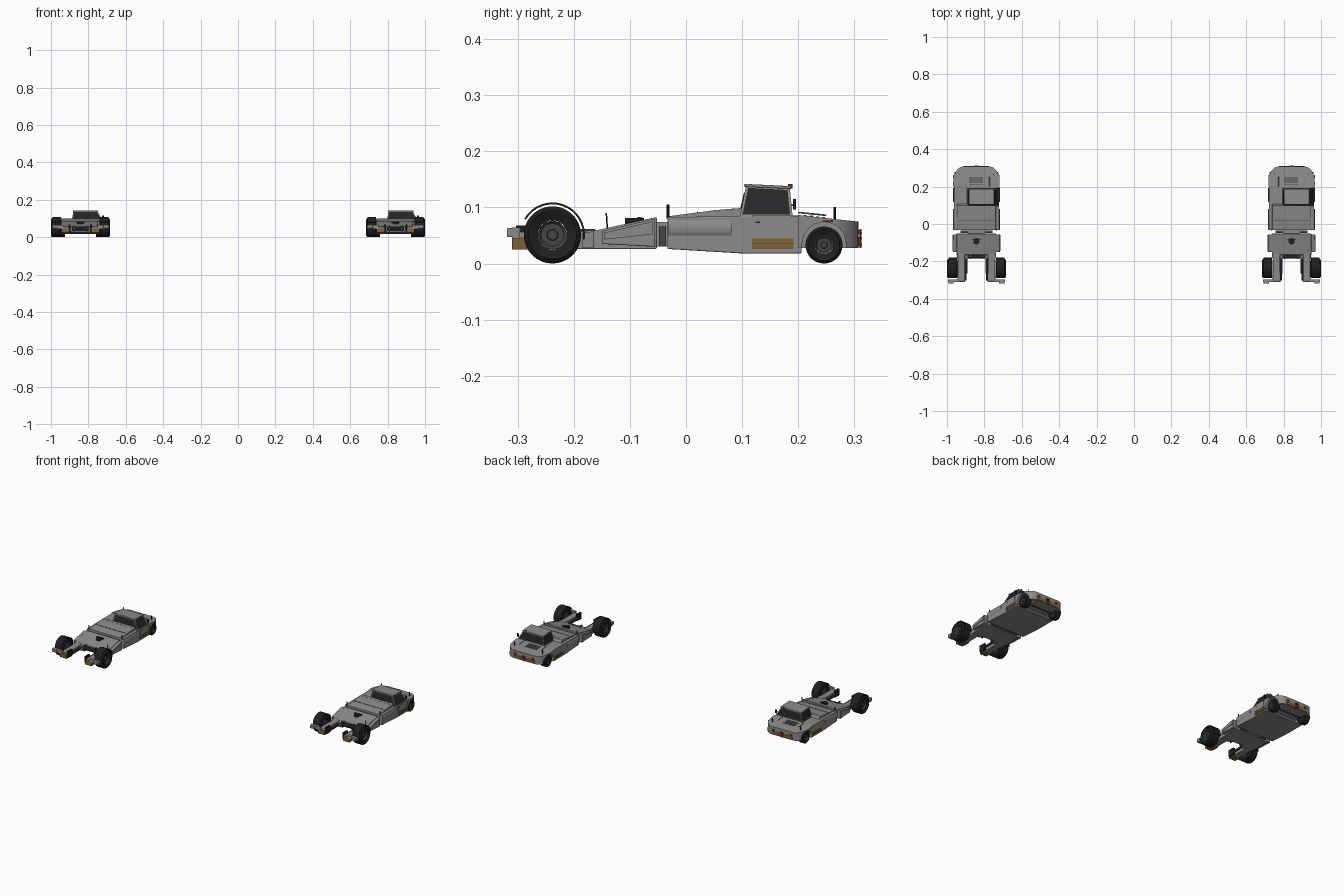
import bpy, bmesh, math
from mathutils import Vector, Matrix

old = bpy.data.objects.get("Cube")
if old:
    bpy.data.objects.remove(old, do_unlink=True)

SIDE = 0.8425   # each tractor's distance from the middle
built = []


def colour(name, r, g, b, rough=0.6):
    m = bpy.data.materials.new(name)
    m.use_nodes = True
    m.diffuse_color = (r, g, b, 1)
    node = m.node_tree.nodes["Principled BSDF"]
    node.inputs["Base Color"].default_value = (r, g, b, 1)
    node.inputs["Roughness"].default_value = rough
    return m


GREY = colour("body_grey", .26, .26, .255)
DARK = colour("dark_grey", .06, .06, .06)
BLACK = colour("rubber_black", .014, .014, .014)
GLASS = colour("dark_glass", .02, .02, .022)
OCHRE = colour("ochre", .2, .13, .035)
RED = colour("signal_red", .4, .02, .025)


def finish(name, bm, mats, mirror=False, bevel=0, cutter=None):
    """Make the object, mirror it if paired, and repeat it for the second tractor."""
    bmesh.ops.recalc_face_normals(bm, faces=bm.faces)
    me = bpy.data.meshes.new(name)
    bm.to_mesh(me)
    bm.free()
    for m in mats:
        me.materials.append(m)
    ob = bpy.data.objects.new(name, me)
    ob.location.x = -SIDE
    bpy.context.collection.objects.link(ob)
    if bevel:
        b = ob.modifiers.new("bevel", "BEVEL")
        b.width, b.segments = bevel, 2
    if mirror:
        ob.modifiers.new("mirror", "MIRROR")
    if cutter:
        c = ob.modifiers.new("cut", "BOOLEAN")
        c.object, c.solver = cutter, "EXACT"
    a = ob.modifiers.new("pair", "ARRAY")
    a.use_relative_offset, a.use_constant_offset = False, True
    a.constant_offset_displace = (2 * SIDE, 0, 0)
    built.append(ob)
    return ob


def extrude(pts, vec):
    bm = bmesh.new()
    f = bm.faces.new([bm.verts.new(p) for p in pts])
    r = bmesh.ops.extrude_face_region(bm, geom=[f])
    moved = [v for v in r["geom"] if isinstance(v, bmesh.types.BMVert)]
    bmesh.ops.translate(bm, verts=moved, vec=vec)
    return bm


def prism(name, mat, yz, x0, x1, **kw):
    bm = extrude([(x0, y, z) for y, z in yz], (x1 - x0, 0, 0))
    return finish(name, bm, [mat], **kw)


def box(name, mat, x, y, z, **kw):
    yz = [(y[0], z[0]), (y[1], z[0]), (y[1], z[1]), (y[0], z[1])]
    return prism(name, mat, yz, x[0], x[1], **kw)


def rod(name, mat, a, b, r, n=8, **kw):
    a, b = Vector(a), Vector(b)
    turn = (b - a).to_track_quat("Z", "Y").to_matrix().to_4x4()
    bm = bmesh.new()
    bmesh.ops.create_cone(bm, cap_ends=True, segments=n, radius1=r, radius2=r,
                          depth=(b - a).length,
                          matrix=Matrix.Translation((a + b) / 2) @ turn)
    return finish(name, bm, [mat], **kw)


def lathe(name, mat, profile, y, z, n, **kw):
    """Spin (radius, x) points about an axle along x."""
    bm = bmesh.new()
    vs = [bm.verts.new((x, y + r, z)) for r, x in profile]
    es = [bm.edges.new(p) for p in zip(vs, vs[1:])]
    bmesh.ops.spin(bm, geom=vs + es, cent=(0, y, z), axis=(1, 0, 0),
                   angle=math.tau, steps=n)
    bmesh.ops.remove_doubles(bm, verts=bm.verts, dist=1e-5)
    return finish(name, bm, [mat], mirror=True, **kw)


def arc(y, z, r, a0, a1, n=16):
    angles = [math.radians(a0 + (a1 - a0) * i / n) for i in range(n + 1)]
    return [(y + r * math.cos(a), z + r * math.sin(a)) for a in angles]


# Wheels
def wheel(name, r, hub, x0, x1, y, n):
    c = r * .14
    lathe(name + "_tyre", BLACK, [(hub, x0 + c), (r * .85, x0), (r - c / 3, x0 + c / 2),
          (r, x0 + c), (r, x1 - c), (r - c / 3, x1 - c / 2), (r * .85, x1),
          (hub, x1 - c)], y, r, n)
    lathe(name + "_hub", DARK, [(0, x0 + c), (hub, x0 + c), (hub, x1 - c),
          (hub * .8, x1 - 2 * c), (hub * .4, x1 - 2 * c), (hub * .35, x1 - c),
          (0, x1 - c)], y, r, 12)


wheel("front_wheel", .051, .026, .102, .1575, -.238, 32)
wheel("rear_wheel", .033, .016, .082, .118, .246, 28)
prism("front_fender", BLACK, arc(-.238, .051, .058, -8, 150)
      + arc(-.238, .051, .0545, 150, -8), .104, .15, mirror=True)
rod("rear_axle", DARK, (-.09, .246, .033), (.09, .246, .033), .008)

# Front chassis: sloping deck, side boxes and two long arms
prism("front_deck", GREY, [(-.052, .026), (-.052, .083), (-.165, .058), (-.165, .026)],
      -.106, .106, bevel=.002)
prism("side_box", GREY, [(-.055, .03), (-.055, .08), (-.15, .058), (-.15, .035)],
      .104, .125, mirror=True, bevel=.002)
prism("side_panel", GREY, [(-.06, .052), (-.06, .075), (-.145, .055), (-.145, .043)],
      .123, .128, mirror=True)
prism("lift_arm", GREY, [(-.16, .026), (-.16, .06), (-.2, .056), (-.305, .056), (-.305, .026)],
      .062, .1, mirror=True, bevel=.002)
prism("arm_root", GREY, [(-.15, .028), (-.15, .06), (-.185, .054), (-.185, .028)],
      .045, .104, mirror=True)
box("arm_end_plate", GREY, (.09, .152), (-.31, -.296), (.045, .064), mirror=True)
box("end_lamp_box", GREY, (.122, .15), (-.319, -.305), (.047, .063), mirror=True, bevel=.002)
box("arm_foot", OCHRE, (.06, .102), (-.31, -.28), (.025, .047), mirror=True)
box("arm_pad", BLACK, (.052, .063), (-.303, -.265), (.03, .068), mirror=True)
rod("arm_ram", DARK, (.055, -.17, .045), (.055, -.265, .045), .006, mirror=True)

# Winch, deck fittings and pivot
rod("winch_drum", BLACK, (-.05, -.175, .046), (.05, -.175, .046), .01, 12)
box("winch_bracket", DARK, (.03, .036), (-.188, -.162), (.03, .062), mirror=True)
rod("deck_cap", BLACK, (0, -.092, .07), (0, -.092, .081), .017, 12)
box("deck_cap_handle", BLACK, (-.022, .022), (-.086, -.079), (.07, .083))
rod("deck_antenna", BLACK, (.09, -.14, .06), (.09, -.142, .09), .0013, 6)
box("pivot_block", GREY, (-.045, .045), (-.056, -.03), (.03, .074))
box("pivot_bellows", DARK, (-.085, .085), (-.048, -.036), (.03, .066))

# Main hull with bulging side tanks
prism("main_hull", GREY, [(-.033, .026), (.1, .018), (.206, .018), (.206, .085), (-.033, .083)],
      -.121, .121, bevel=.002)
prism("hood", GREY, [(-.033, .08), (-.033, .084), (.05, .095), (.1, .099), (.11, .08)],
      -.104, .104, bevel=.0015)
bm = bmesh.new()
bmesh.ops.create_cone(bm, cap_ends=True, segments=24, radius1=1, radius2=1, depth=1,
                      matrix=Matrix.Translation((.113, .0245, .064))
                      @ Matrix.Diagonal((.012, .113, .019, 1))
                      @ Matrix.Rotation(math.pi / 2, 4, "X"))
finish("side_tank", bm, [GREY], mirror=True)
for i, y in enumerate((0.02, .082)):
    box("hood_seam_%d" % (i + 1), DARK, (-.1, .1), (y, y + .0015), (.085, .0925 + i * .0055))
box("hood_seam_long", DARK, (-.052, -.05), (.1, .2), (.08, .0858))
box("side_step", OCHRE, (.119, .1235), (.118, .192), (.026, .045), mirror=True)
box("step_lip", DARK, (.119, .125), (.118, .192), (.0345, .036), mirror=True)

# Rear hull: rounded tail with wheel arches cut out
cut = prism("arch_cutter", GREY, arc(.246, .035, .039, 0, 180) + [(.207, -.02), (.285, -.02)],
            .072, .16, mirror=True)
cut.hide_render = True
cut.hide_set(True)
corner = [(x + .07, y) for x, y in
          ((.054 * math.cos(a), .225 + .082 * math.sin(a))
           for a in (math.pi / 2 * i / 8 for i in range(9)))]
plan = [(.124, .2)] + corner + [(-x, y) for x, y in reversed(corner)] + [(-.124, .2)]
bm = extrude([(x, y, .028) for x, y in plan], (0, 0, .05))
for v in bm.verts:
    if v.co.z > .05:
        v.co.z = .0865 - (v.co.y - .2) * .11
finish("rear_hull", bm, [GREY], cutter=cut)
box("rear_bumper", OCHRE, (-.068, .068), (.304, .3095), (.03, .048))
box("tail_lamp", RED, (.05, .064), (.306, .311), (.052, .06), mirror=True)
box("side_marker", RED, (.117, .1245), (.242, .262), (.0745, .077), mirror=True)

# Tow hook
rod("hook_post", RED, (0, .311, .028), (0, .311, .062), .0022)
for i, z in enumerate((.034, .045, .055)):
    box("hook_plate_%d" % (i + 1), RED, (-.01, .01), (.305, .314), (z - .0015, z + .0015))

# Rear deck vents and rails
for i in range(4):
    y = .21 + .011 * i
    z = .0865 - (y - .2) * .11
    box("vent_slot_%d" % (i + 1), DARK, (-.04, .034), (y, y + .005), (z - .003, z + .0012))
rod("deck_rail", GREY, (.07, .2, .091), (.07, .25, .086), .0015, mirror=True)
rod("marker_post", BLACK, (.092, .265, .077), (.092, .265, .101), .0025, mirror=True)
rod("hood_post", BLACK, (.108, -.032, .08), (.108, -.032, .105), .0028, mirror=True)

# Cab: tapered block, each wall inset to make a window
bm = extrude([(-.048, y, z) for y, z in
              ((.096, .084), (.107, .139), (.185, .135), (.19, .084))], (.168, 0, 0))
for v in bm.verts:
    if v.co.z > .1:
        v.co.x = -.037 if v.co.x < 0 else .092
bmesh.ops.recalc_face_normals(bm, faces=bm.faces)
walls = [f for f in bm.faces if abs(f.normal.z) < .7]
bmesh.ops.inset_individual(bm, faces=walls, thickness=.006)
for f in walls:
    f.material_index = 1
finish("cab", bm, [GREY, GLASS])
prism("cab_roof", GREY, [(.103, .137), (.104, .142), (.187, .138), (.188, .133)],
      -.04, .095, bevel=.0015)
box("cab_door", GREY, (.119, .1235), (.118, .188), (.047, .086))
box("door_handle", BLACK, (.123, .125), (.124, .132), (.072, .075))
rod("wiper", BLACK, (.02, .0955, .088), (.045, .104, .125), .001, 6)
rod("beacon", RED, (.075, .186, .134), (.075, .186, .142), .004, 12)
rod("mirror_arm", BLACK, (.095, .189, .104), (.12, .193, .104), .0015)
box("wing_mirror", BLACK, (.115, .125), (.191, .196), (.096, .115))

# Smooth the round parts, keep edges crisp
bpy.context.view_layer.update()
bpy.ops.object.select_all(action="DESELECT")
for ob in built:
    if ob is not cut:
        ob.select_set(True)
bpy.context.view_layer.objects.active = built[0]
bpy.ops.object.shade_smooth_by_angle(angle=math.radians(32))
